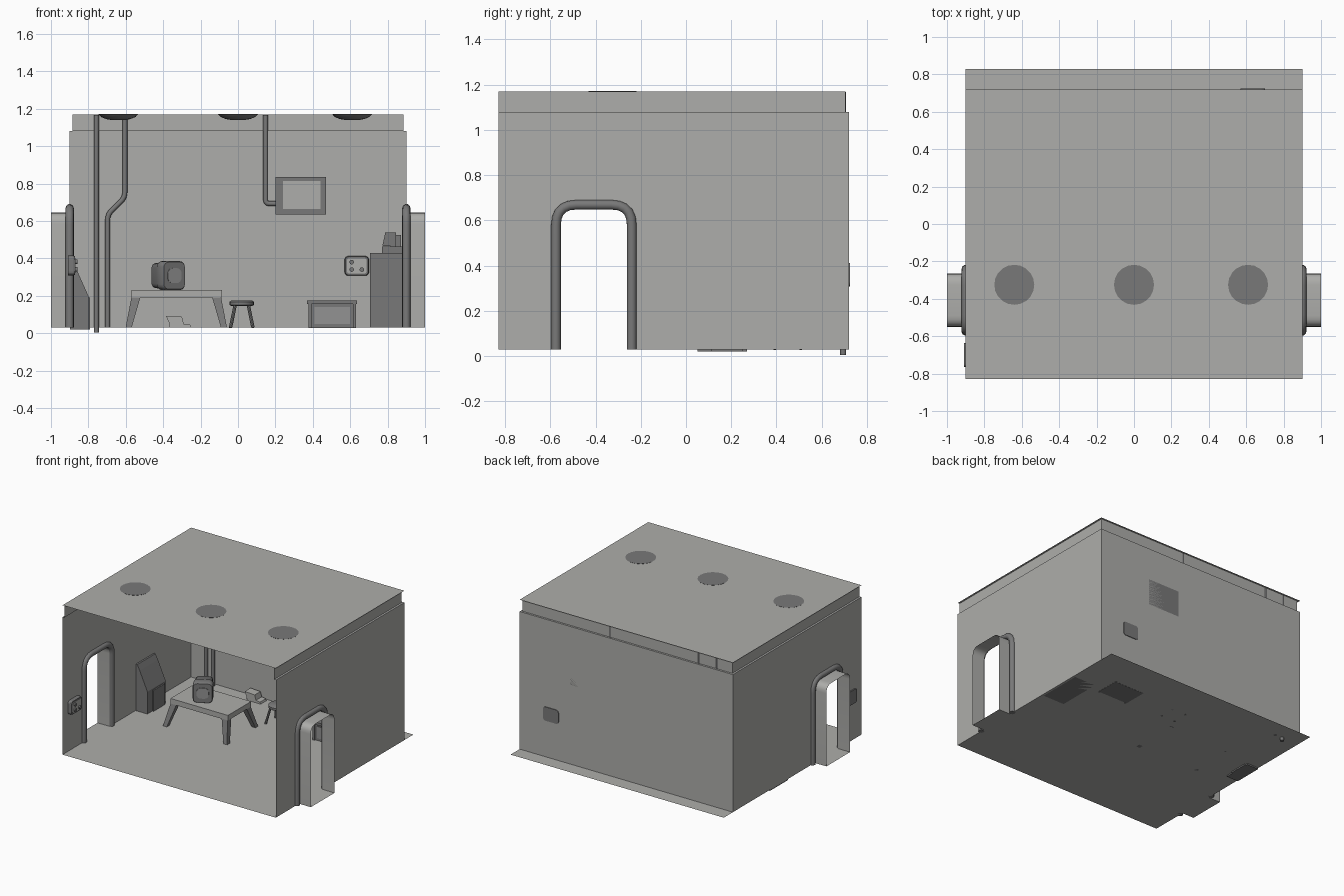
import bpy, bmesh, math
from mathutils import Vector

if "Cube" in bpy.data.objects:
    bpy.data.objects.remove(bpy.data.objects["Cube"])


def material(name, c):
    m = bpy.data.materials.new(name)
    m.diffuse_color = (*c, 1)
    m.use_nodes = True
    m.node_tree.nodes["Principled BSDF"].inputs["Base Color"].default_value = m.diffuse_color
    return m


WALL = material("pale plaster", (0.42, 0.42, 0.405))
DARK = material("dark metal", (0.19, 0.19, 0.19))
SCREEN = material("grey glass", (0.29, 0.29, 0.29))


def finish(name, bm, mat, loc=(0, 0, 0), rz=0, smooth=False, fix=True):
    if fix:
        bmesh.ops.recalc_face_normals(bm, faces=bm.faces)
    me = bpy.data.meshes.new(name)
    bm.to_mesh(me)
    bm.free()
    ob = bpy.data.objects.new(name, me)
    bpy.context.collection.objects.link(ob)
    me.materials.append(mat)
    ob.location = loc
    ob.rotation_euler.z = rz
    if smooth:
        bpy.ops.object.select_all(action='DESELECT')
        ob.select_set(True)
        bpy.context.view_layer.objects.active = ob
        bpy.ops.object.shade_smooth_by_angle(angle=math.radians(40))
    return ob


def sheet(name, pts, mat=WALL):
    bm = bmesh.new()
    bm.faces.new([bm.verts.new(p) for p in pts])
    return finish(name, bm, mat, fix=False)


def loft(name, pts, sections, mat, loc=(0, 0, 0), rz=0, smooth=False, caps=True):
    """XZ outline swept along y; sections are (y, scale) pairs."""
    bm = bmesh.new()
    rings = [[bm.verts.new((x * s, y, z * s)) for x, z in pts] for y, s in sections]
    n = len(pts)
    for a, b in zip(rings, rings[1:]):
        for i in range(n):
            bm.faces.new((a[i], a[(i + 1) % n], b[(i + 1) % n], b[i]))
    if caps:
        bm.faces.new(rings[0])
        bm.faces.new(rings[-1])
    return finish(name, bm, mat, loc, rz, smooth)


def rrect(w, h, r, n=4):
    pts = []
    for k, (sx, sz) in enumerate([(1, 1), (-1, 1), (-1, -1), (1, -1)]):
        for i in range(n + 1):
            a = math.pi / 2 * (k + i / n)
            pts.append((sx * (w / 2 - r) + r * math.cos(a), sz * (h / 2 - r) + r * math.sin(a)))
    return pts


def box(name, x0, x1, y0, y1, z0, z1, mat=DARK):
    return loft(name, [(x0, z0), (x1, z0), (x1, z1), (x0, z1)], [(y0, 1), (y1, 1)], mat)


def round_path(pts, r, n=5):
    """Round the corners of a polyline."""
    P = [Vector(p) for p in pts]
    out = [P[0]]
    for a, b, c in zip(P, P[1:], P[2:]):
        s, e = b + (a - b).normalized() * r, b + (c - b).normalized() * r
        for i in range(n + 1):
            t = i / n
            out.append(s * (1 - t) ** 2 + b * 2 * t * (1 - t) + e * t * t)
    return out + [P[-1]]


def tube(name, path, radius, mat=DARK, sides=10):
    P = [Vector(p) for p in path]
    bm = bmesh.new()
    d0 = (P[1] - P[0]).normalized()
    u = d0.orthogonal().normalized()
    rings = []
    for i, p in enumerate(P):
        d = (P[min(i + 1, len(P) - 1)] - P[max(i - 1, 0)]).normalized()
        u = (u - d * u.dot(d)).normalized()
        v = d.cross(u)
        rings.append([bm.verts.new(p + radius * (u * math.cos(a) + v * math.sin(a)))
                      for a in (2 * math.pi * k / sides for k in range(sides))])
    for a, b in zip(rings, rings[1:]):
        for k in range(sides):
            bm.faces.new((a[k], a[(k + 1) % sides], b[(k + 1) % sides], b[k]))
    bm.faces.new(rings[0])
    bm.faces.new(rings[-1])
    return finish(name, bm, mat, smooth=True)


def lathe(name, prof, loc, mat=DARK, n=20):
    bm = bmesh.new()
    rings = [[bm.verts.new((r * math.cos(2 * math.pi * k / n), r * math.sin(2 * math.pi * k / n), z))
              for k in range(n)] for r, z in prof]
    for a, b in zip(rings, rings[1:]):
        for k in range(n):
            bm.faces.new((a[k], a[(k + 1) % n], b[(k + 1) % n], b[k]))
    bm.faces.new(rings[0])
    bm.faces.new(rings[-1])
    return finish(name, bm, mat, loc, smooth=True)


def leg(name, top, foot, wt, wf, mat=DARK):
    bm = bmesh.new()
    vs = [bm.verts.new((p[0] + sx * w, p[1] + sy * w, p[2])) for p, w in ((top, wt), (foot, wf))
          for sx, sy in ((-1, -1), (1, -1), (1, 1), (-1, 1))]
    bmesh.ops.convex_hull(bm, input=vs)
    return finish(name, bm, mat)


# Room shell: floor, ceiling, back wall, upper trim
F, B, Z0, Z1, Z2 = -0.83, 0.72, 0.03, 1.08, 1.17
sheet("floor", [(-.9, F, Z0), (.9, F, Z0), (.9, 0.83, Z0), (-.9, 0.83, Z0)])
sheet("ceiling", [(-.9, F, Z2), (-.9, B, Z2), (.9, B, Z2), (.9, F, Z2)])
sheet("back_wall", [(-.9, B, Z0), (.9, B, Z0), (.9, B, Z1), (-.9, B, Z1)])
sheet("back_trim", [(-.885, .705, Z1), (.885, .705, Z1), (.885, .705, Z2), (-.885, .705, Z2)])
sheet("back_trim_ledge", [(-.9, B, Z1), (.9, B, Z1), (.885, .705, Z1), (-.885, .705, Z1)])

# Side walls with doorways, frames and short passages
for side, s in (("left", -1), ("right", 1)):
    x = 0.9 * s
    yz = [(F, Z0), (-.575, Z0), (-.575, .653), (-.24, .653), (-.24, Z0), (B, Z0), (B, Z1), (F, Z1)]
    sheet(side + "_wall", [(x, y, z) for y, z in yz])
    xi = 0.885 * s
    sheet(side + "_trim", [(xi, F, Z1), (xi, .705, Z1), (xi, .705, Z2), (xi, F, Z2)])
    sheet(side + "_trim_ledge", [(x, F, Z1), (x, B, Z1), (xi, .705, Z1), (xi, F, Z1)])
    arch = round_path([(x, -.575, Z0), (x, -.575, .669), (x, -.24, .669), (x, -.24, Z0)], 0.09)
    tube(side + "_door_frame", arch, 0.022)
    hall = round_path([(0, -.55, Z0), (0, -.55, .645), (0, -.265, .645), (0, -.265, Z0)], 0.06)
    loft(side + "_passage", [(p.y, p.z) for p in hall], [(0, 1), (0.1, 1)], WALL,
         (x, 0, 0) if s > 0 else (-1.0, 0, 0), 0, True, caps=False)
    ob = bpy.data.objects[side + "_passage"]
    for v in ob.data.vertices:  # turn the sweep from y to x
        v.co = (v.co.y, v.co.x, v.co.z)
    ob.data.flip_normals()

# Ceiling lamps
for i, x in enumerate((-0.64, 0, 0.61)):
    lathe(f"ceiling_lamp_{i}", [(.03, 1.139), (.065, 1.145), (.092, 1.156), (.107, 1.172)], (x, -.325, 0))

# Pipes on the back wall
tube("straight_pipe", [(-.757, .695, .005), (-.757, .695, 1.168)], .0135)
tube("bent_pipe", round_path([(-.605, .695, 1.168), (-.605, .695, .725), (-.697, .695, .635),
                              (-.697, .695, Z0)], .03), .0135)
tube("screen_pipe", round_path([(.148, .695, 1.168), (.148, .695, .693), (.22, .695, .693)], .02), .0135)

# Wall screen
box("wall_screen_body", .2, .47, .665, .72, .635, .835)
box("wall_screen_glass", .24, .44, .660, .666, .665, .815, WALL)


# Wall switch panels with round knobs
def panel(name, loc, rz):
    loft(name + "_plate", rrect(.13, .105, .02), [(-.02, .94), (-.012, 1), (.018, 1)], DARK, loc, rz)
    loft(name + "_face", rrect(.105, .08, .012), [(-.023, 1), (-.019, 1)], WALL, loc, rz)
    circle = [(.012 * math.cos(k * math.pi / 6), .012 * math.sin(k * math.pi / 6)) for k in range(12)]
    for i, (dx, dz) in enumerate(((-.027, .02), (-.027, -.02), (.027, -.02))):
        pts = [(a + dx, b + dz) for a, b in circle]
        loft(f"{name}_knob_{i}", pts, [(-.034, 1), (-.022, 1)], DARK, loc, rz)


panel("back_switch", (.635, .707, .36), 0)
panel("left_switch", (-.892, -.70, .362), math.pi / 2)

# Console against the left wall
loft("console_body", [(-.898, .02), (-.80, .02), (-.80, .20), (-.865, .345), (-.885, .385), (-.898, .385)],
     [(.05, 1), (.27, 1)], DARK)
box("console_door", -.801, -.79, .11, .25, .02, .19)

# Table with splayed legs
T = (-.33, .14)
top = [(-.57, .19), (-.085, .19), (-.085, .23), (-.57, .23)]
loft("table_top", top, [(.0, 1), (.28, 1)], WALL)
for sx in (-1, 1):
    for sy in (-1, 1):
        leg(f"table_leg_{sx}_{sy}", (T[0] + .215 * sx, T[1] + .115 * sy, .195),
            (T[0] + .255 * sx, T[1] + .17 * sy, Z0), .024, .016)

# Tube monitor on the table
M = ((-.375, .12, .308), math.radians(30))
loft("monitor_body", rrect(.14, .154, .03), [(-.07, .93), (-.06, 1), (-.005, 1), (.01, .92), (.07, .86), (.09, .7)],
     DARK, *M, smooth=True)
loft("monitor_screen", rrect(.085, .08, .03), [(-.074, 1), (-.069, 1)], SCREEN, *M)

# Stool
S = (.02, .45)
lathe("stool_seat", [(.055, .145), (.065, .152), (.065, .168), (.055, .176)], (*S, 0))
for i in range(4):
    a = math.pi / 4 + i * math.pi / 2
    c, s = math.cos(a), math.sin(a)
    tube(f"stool_leg_{i}", [(S[0] + .05 * c, S[1] + .05 * s, .15), (S[0] + .085 * c, S[1] + .085 * s, .029)],
         .009, sides=8)

# Low crate with pale front panel
box("crate_body", .385, .622, .37, .55, .029, .156)
box("crate_lid", .37, .636, .355, .56, .155, .175)
box("crate_panel", .41, .60, .365, .371, .05, .14, SCREEN)
for i, x in enumerate((.378, .616)):
    box(f"crate_post_{i}", x, x + .014, .36, .555, .029, .156)

# Small wedge-shaped tray by the back wall
loft("floor_tray", [(-.365, .031), (-.25, .031), (-.255, .045), (-.29, .05), (-.30, .088), (-.385, .092), (-.37, .06)],
     [(.63, 1), (.70, 1)], WALL)

# Cabinet on the right with a small terminal
box("cabinet", .705, .885, .08, .42, Z0, .43)
box("terminal_base", .77, .88, .16, .32, .43, .463)
loft("terminal_head", [(.772, .468), (.845, .463), (.845, .538), (.788, .54)], [(.18, 1), (.30, 1)], DARK)
box("terminal_back", .84, .872, .19, .29, .463, .525)
